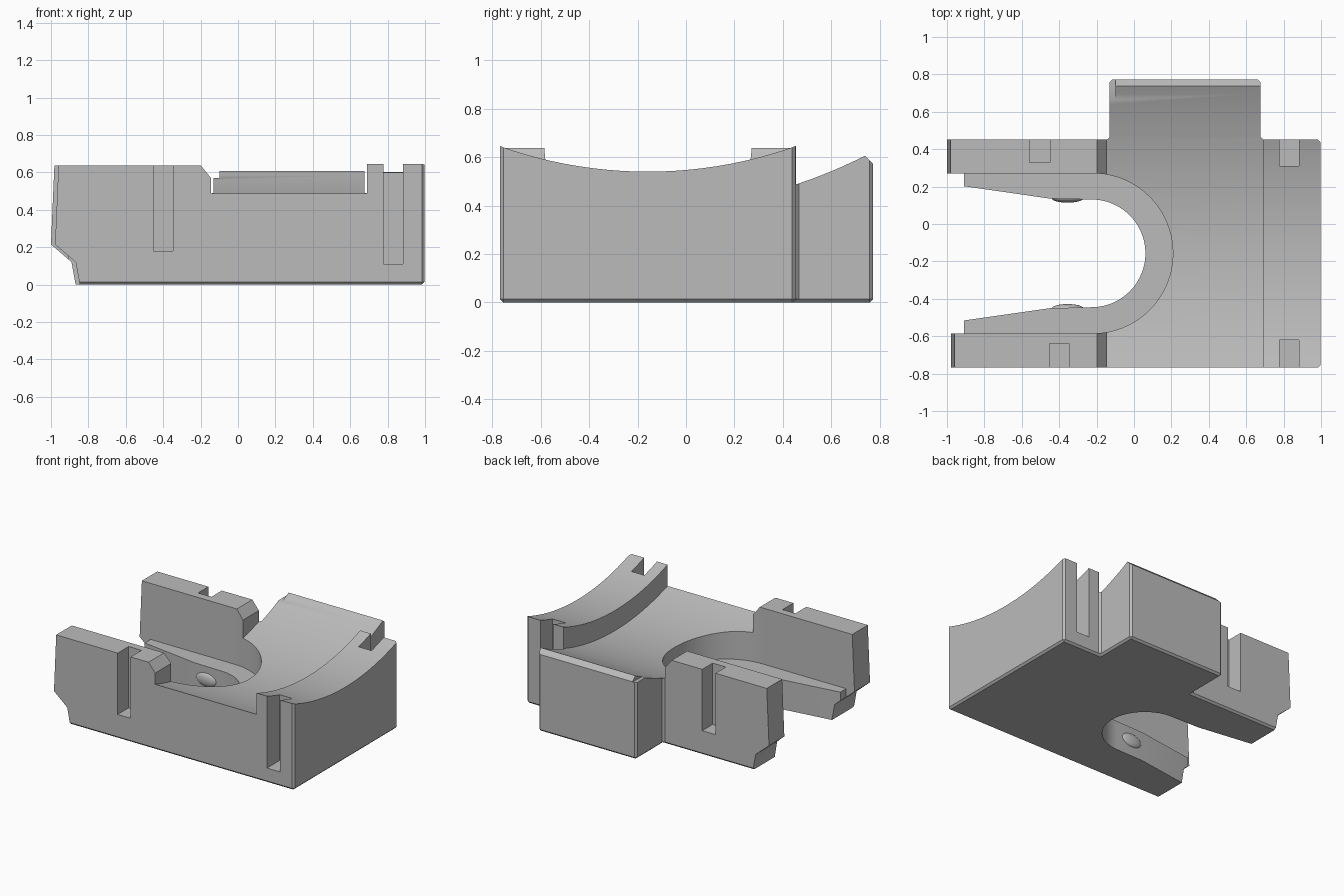
import bpy, bmesh, math
from mathutils import Vector

if "Cube" in bpy.data.objects:
    bpy.data.objects.remove(bpy.data.objects["Cube"], do_unlink=True)

GREY = (0.5, 0.5, 0.5, 1)
mat = bpy.data.materials.new("plain_grey")
mat.use_nodes = True
mat.diffuse_color = GREY
mat.node_tree.nodes["Principled BSDF"].inputs["Base Color"].default_value = GREY


def prism(name, pts, axis, lo, hi):
    """Extrude a 2D outline along x (outline is y,z), y (x,z) or z (x,y)."""
    def place(p, t):
        return {"x": (t, p[0], p[1]), "y": (p[0], t, p[1]), "z": (p[0], p[1], t)}[axis]
    bm = bmesh.new()
    a = [bm.verts.new(place(p, lo)) for p in pts]
    b = [bm.verts.new(place(p, hi)) for p in pts]
    bm.faces.new(a)
    bm.faces.new(b)
    for i in range(len(pts)):
        j = (i + 1) % len(pts)
        bm.faces.new((a[i], a[j], b[j], b[i]))
    bmesh.ops.recalc_face_normals(bm, faces=bm.faces)
    me = bpy.data.meshes.new(name)
    bm.to_mesh(me)
    bm.free()
    me.materials.append(mat)
    ob = bpy.data.objects.new(name, me)
    bpy.context.collection.objects.link(ob)
    return ob


def apply(ob, mod):
    bpy.context.view_layer.objects.active = ob
    bpy.ops.object.modifier_apply(modifier=mod.name)


def rect(x0, x1, y0, y1):
    return [(x0, y0), (x1, y0), (x1, y1), (x0, y1)]


def arc(cx, cy, r, a0, a1, n=40):
    return [(cx + r * math.cos(math.radians(a0 + (a1 - a0) * i / n)),
             cy + r * math.sin(math.radians(a0 + (a1 - a0) * i / n))) for i in range(n + 1)]


# Body: rectangular block with a tab at the back, edges lightly chamfered
body = prism("cradle_body", [(-1.05, -.768), (.997, -.768), (.997, .452), (.677, .452),
                             (.677, .772), (-.13, .772), (-.13, .452), (-1.05, .452)],
             "z", 0, .9)
bev = body.modifiers.new("chamfer", "BEVEL")
bev.width, bev.segments, bev.limit_method = .014, 1, "ANGLE"
apply(body, bev)


def cut(pts, axis, lo, hi):
    cutter = prism("cutter", pts, axis, lo, hi)
    cutter.hide_render = True
    mod = body.modifiers.new("cut", "BOOLEAN")
    mod.operation, mod.solver, mod.object = "DIFFERENCE", "EXACT", cutter
    apply(body, mod)
    bpy.data.objects.remove(cutter, do_unlink=True)


# Concave rim on the right and the lower concave floor beside it
CY, CZ = -.158, 2.36
cut(arc(CY, CZ, 1.82, 215, 325, 60), "x", .6, 1.2)
cut(arc(CY, CZ, 1.97, 215, 325, 60), "x", -.145, .69)

# Flat wall tops with a sloped end toward the floor
cut(rect(-1.3, -.1, .637, 1.2), "y", -1.2, 1.2)
cut([(-.145, .57), (-.205, .645), (-.205, .7), (-.1, .7), (-.1, .57)], "y", -1.2, 1.2)

# Chamfer along the top of the back tab
cut([(.735, .61), (.79, .555), (.79, .75), (.735, .75)], "x", -.3, .9)

# Stepped left ends of both arms
for dx, y0, y1 in ((0, -.15, 1.2), (.022, -1.2, -.15)):
    end = [(-1.3, -.1), (-.866, -.1), (-.87, .01), (-.89, .12),
           (-1.0, .215), (-.979, .7), (-1.3, .7)]
    cut([(x + dx, z) for x, z in end], "y", y0, y1)

# U-shaped pocket, leaving a ledge
cut([(-1.3, -.585)] + arc(-.22, -.157, .428, -90, 90) + [(-1.3, .271)], "z", .22, 1.2)
# Tapered U-shaped opening through the ledge
cut([(-1.3, -.572), (-.45, -.45)] + arc(-.227, -.157, .288, -90, 90)
    + [(-.45, .136), (-1.3, .258)], "z", -.2, .5)
# Ledge ends
cut(rect(-1.3, -.91, -.585, .271), "z", -.2, 1.2)

# Vertical slots in the front and back walls
for x0, x1, y0, y1, z in ((-.453, -.347, -.9, -.64, .18), (.777, .883, -.9, -.62, .11),
                          (-.56, -.45, .33, .6, .18), (.777, .883, .31, .6, .11)):
    cut(rect(x0, x1, y0, y1), "z", z, 1.2)

# Small grip bumps on the inner sides of the opening
bumps = []
for side, y in (("front", -.452), ("back", .138)):
    bpy.ops.mesh.primitive_uv_sphere_add(segments=24, ring_count=12, location=(-.355, y, .12))
    ob = bpy.context.object
    ob.name = side + "_grip_bump"
    ob.scale = (.085, .024, .05)
    ob.data.materials.append(mat)
    bumps.append(ob)

# Smooth curves, sharp edges
bpy.ops.object.select_all(action="DESELECT")
for ob in [body] + bumps:
    ob.select_set(True)
bpy.context.view_layer.objects.active = body
bpy.ops.object.shade_smooth_by_angle(angle=math.radians(25))
